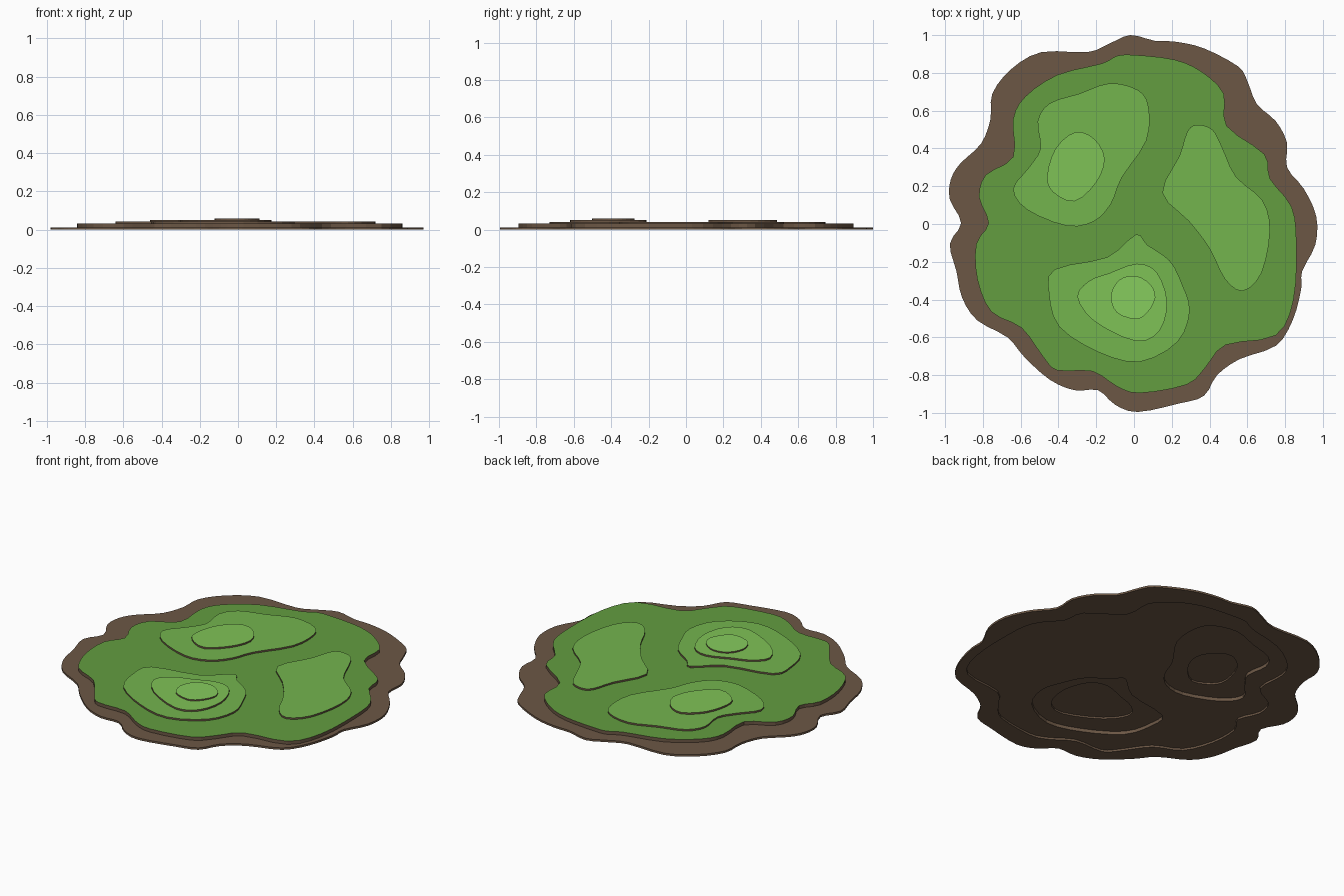
import bpy, bmesh
from mathutils import Vector

if "Cube" in bpy.data.objects:
    bpy.data.objects.remove(bpy.data.objects["Cube"])

# Hand-drawn contour outlines (x, y), clockwise
ground = [(-.02, 1), (.11, .97), (.22, .965), (.37, .93), (.55, .835), (.60, .757), (.65, .635),
          (.75, .545), (.81, .43), (.81, .30), (.90, .185), (.965, .04), (.96, -.11), (.89, -.25),
          (.885, -.345), (.84, -.51), (.75, -.645), (.56, -.715), (.44, -.80), (.37, -.91),
          (.24, -.95), (.02, -.995), (-.10, -.957), (-.19, -.88), (-.315, -.88), (-.445, -.825),
          (-.58, -.705), (-.67, -.60), (-.83, -.51), (-.91, -.39), (-.94, -.25), (-.975, -.105),
          (-.915, .005), (-.975, .13), (-.97, .235), (-.92, .32), (-.81, .425), (-.76, .555),
          (-.75, .69), (-.65, .82), (-.49, .91), (-.245, .91), (-.13, .955)]
meadow = [(0, .895), (.215, .87), (.36, .805), (.475, .69), (.49, .52), (.69, .37), (.72, .24),
          (.835, .09), (.86, -.105), (.845, -.40), (.75, -.59), (.485, -.64), (.38, -.757),
          (.28, -.85), (.03, -.895), (-.09, -.86), (-.22, -.78), (-.405, -.775), (-.48, -.705),
          (-.595, -.55), (-.755, -.465), (-.83, -.29), (-.835, -.105), (-.77, .005), (-.82, .14),
          (-.785, .26), (-.64, .355), (-.64, .555), (-.575, .675), (-.405, .79), (-.17, .85),
          (-.09, .89)]
left_low = [(-.13, .745), (.02, .71), (.077, .62), (.065, .44), (-.065, .245), (-.12, .11),
            (-.21, .015), (-.355, -.01), (-.565, .075), (-.64, .185), (-.56, .295),
            (-.495, .40), (-.51, .545), (-.445, .64), (-.29, .69)]
left_top = [(-.31, .487), (-.21, .45), (-.155, .345), (-.20, .22), (-.315, .12), (-.43, .17),
            (-.46, .255), (-.415, .40)]
right_low = [(.335, .525), (.415, .50), (.465, .41), (.54, .25), (.68, .125), (.72, -.035),
             (.675, -.26), (.575, -.355), (.48, -.29), (.40, -.13), (.29, .015), (.15, .165),
             (.24, .36), (.283, .49)]
front_low = [(.01, -.055), (.07, -.11), (.19, -.195), (.255, -.32), (.295, -.46), (.23, -.625),
             (.03, -.73), (-.185, -.68), (-.395, -.545), (-.45, -.37), (-.42, -.24), (-.14, -.175)]
front_mid = [(.015, -.21), (.12, -.255), (.175, -.41), (.135, -.565), (.01, -.62), (-.21, -.515),
             (-.30, -.385), (-.235, -.30), (-.13, -.26)]
front_top = [(.01, -.275), (.087, -.32), (.113, -.39), (.07, -.47), (.01, -.503), (-.09, -.47),
             (-.123, -.38), (-.077, -.295)]


def material(name, rgb):
    m = bpy.data.materials.new(name)
    m.diffuse_color = (*[(c / 255) ** 2.2 for c in rgb], 1)
    m.use_nodes = True
    m.node_tree.nodes["Principled BSDF"].inputs["Base Color"].default_value = m.diffuse_color
    return m


def smooth(points, steps=3):
    """Closed Catmull-Rom curve through the points."""
    p = [Vector(q) for q in points]
    n, out = len(p), []
    for i in range(n):
        a, b, c, d = p[i - 1], p[i], p[(i + 1) % n], p[(i + 2) % n]
        for s in range(steps):
            t = s / steps
            out.append(.5 * (2 * b + (c - a) * t + (2 * a - 5 * b + 4 * c - d) * t * t
                             + (3 * b - a - 3 * c + d) * t ** 3))
    return out


def shrink(points, f=.97):
    mid = sum(points, Vector((0, 0))) / len(points)
    return [mid + (q - mid) * f for q in points]


def terrace(name, outline, z0, z1, top, holes=()):
    """Flat slab with open recesses under the next terraces."""
    cu = bpy.data.curves.new(name, 'CURVE')
    cu.dimensions, cu.fill_mode, cu.extrude = '2D', 'BOTH', (z1 - z0) / 2
    for loop in [smooth(outline)] + [shrink(smooth(h)) for h in holes]:
        sp = cu.splines.new('POLY')
        sp.points.add(len(loop) - 1)
        sp.use_cyclic_u = True
        for pt, q in zip(sp.points, loop):
            pt.co = (q.x, q.y, 0, 1)
    tmp = bpy.data.objects.new(name + "_outline", cu)
    bpy.context.collection.objects.link(tmp)
    bpy.context.view_layer.update()
    dg = bpy.context.evaluated_depsgraph_get()
    me = bpy.data.meshes.new_from_object(tmp.evaluated_get(dg))
    bpy.data.objects.remove(tmp)
    me.materials.clear()
    me.materials.append(soil)
    me.materials.append(top)
    bm = bmesh.new()
    bm.from_mesh(me)
    bmesh.ops.remove_doubles(bm, verts=bm.verts, dist=1e-5)
    bmesh.ops.translate(bm, verts=bm.verts, vec=(0, 0, (z0 + z1) / 2))
    bmesh.ops.recalc_face_normals(bm, faces=bm.faces)
    for f in bm.faces:
        f.smooth = False
        f.material_index = int(f.normal.z > .5)
    bm.to_mesh(me)
    bm.free()
    me.name = name
    bpy.context.collection.objects.link(bpy.data.objects.new(name, me))


soil = material("soil", (108, 88, 71))
grass = [material(f"grass_{i}", c) for i, c in enumerate(
    [(99, 156, 66), (115, 179, 79), (126, 193, 87), (133, 203, 94)])]
Z = [0, .012, .032, .042, .052, .06]

# Soil rim and main meadow
terrace("soil_base", ground, Z[0], Z[1], soil, [meadow])
terrace("meadow", meadow, Z[1], Z[2], grass[0], [left_low, front_low])
# Back-left hill
terrace("left_hill_lower", left_low, Z[2], Z[3], grass[1], [left_top])
terrace("left_hill_top", left_top, Z[3], Z[4], grass[2])
# Right hill
terrace("right_hill", right_low, Z[2], Z[3], grass[1])
# Front hill
terrace("front_hill_lower", front_low, Z[2], Z[3], grass[1], [front_mid])
terrace("front_hill_middle", front_mid, Z[3], Z[4], grass[2])
terrace("front_hill_top", front_top, Z[4], Z[5], grass[3])
